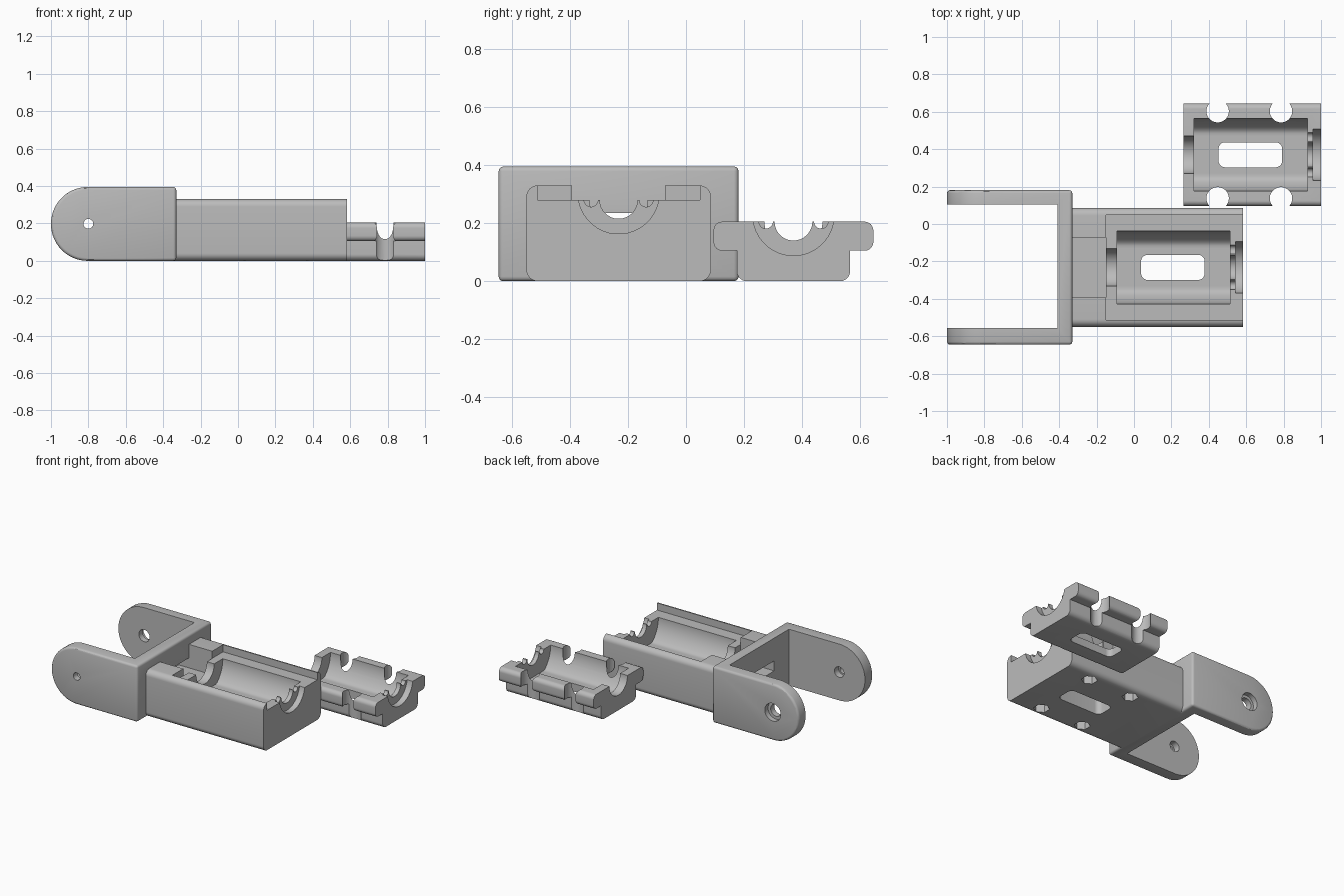
import bpy, bmesh, math
from mathutils import Vector

cube = bpy.data.objects.get("Cube")
if cube:
    bpy.data.objects.remove(cube, do_unlink=True)

grey = bpy.data.materials.new("plain grey")
grey.use_nodes = True
grey.diffuse_color = (0.5, 0.5, 0.5, 1)
grey.node_tree.nodes["Principled BSDF"].inputs["Base Color"].default_value = (0.5, 0.5, 0.5, 1)

AXES = {"x": lambda u, v, w: (w, u, v),
        "y": lambda u, v, w: (u, w, v),
        "z": lambda u, v, w: (u, v, w)}


def fillet(corners, steps=8):
    """Round the right-angled corners (u, v, radius) of an outline."""
    out = []
    for i, (u, v, r) in enumerate(corners):
        p = Vector((u, v))
        if r == 0:
            out.append(p)
            continue
        a = (Vector(corners[i - 1][:2]) - p).normalized() * r
        b = (Vector(corners[(i + 1) % len(corners)][:2]) - p).normalized() * r
        for k in range(steps + 1):
            t = math.pi / 2 * k / steps
            out.append(p + a + b - b * math.cos(t) - a * math.sin(t))
    return out


def rect(u0, u1, v0, v1, r=0):
    return fillet([(u0, v0, r), (u1, v0, r), (u1, v1, r), (u0, v1, r)])


def circle(u, v, r, n=40, limit=9):
    """Circle, optionally flattened at the bottom and top."""
    pts = []
    for k in range(n):
        t = math.tau * (k + 0.5) / n
        h = max(-limit, min(limit, r * math.sin(t)))
        w = r * math.cos(t)
        if abs(h) == limit:
            edge = math.sqrt(r * r - limit * limit)
            w = max(-edge, min(edge, w))
        pts.append((u + w, v + h))
    return pts


def prism(name, outline, axis, w0, w1):
    """Extrude an outline along an axis."""
    bm = bmesh.new()
    face = bm.faces.new([bm.verts.new(AXES[axis](p[0], p[1], w0)) for p in outline])
    ext = bmesh.ops.extrude_face_region(bm, geom=[face])
    moved = [g for g in ext["geom"] if isinstance(g, bmesh.types.BMVert)]
    bmesh.ops.translate(bm, verts=moved, vec=AXES[axis](0, 0, w1 - w0))
    bmesh.ops.remove_doubles(bm, verts=bm.verts, dist=0.0001)
    bmesh.ops.recalc_face_normals(bm, faces=bm.faces)
    mesh = bpy.data.meshes.new(name)
    bm.to_mesh(mesh)
    bm.free()
    mesh.materials.append(grey)
    obj = bpy.data.objects.new(name, mesh)
    bpy.context.collection.objects.link(obj)
    return obj


def bake(obj):
    """Apply the modifiers of an object."""
    graph = bpy.context.evaluated_depsgraph_get()
    mesh = bpy.data.meshes.new_from_object(obj.evaluated_get(graph))
    obj.modifiers.clear()
    obj.data = mesh


def cut(obj, outline, axis, w0, w1):
    cutter = prism("cutter", outline, axis, w0, w1)
    cutter.hide_render = True
    mod = obj.modifiers.new("cut", "BOOLEAN")
    mod.operation = "DIFFERENCE"
    mod.solver = "EXACT"
    mod.object = cutter
    bake(obj)
    bpy.data.objects.remove(cutter, do_unlink=True)


def cut_motor_bed(obj, x, y, z):
    """Half of the motor housing: bed, rear bore, front lip and vent slot."""
    cut(obj, circle(y, z, 0.195, 64, 0.15), "x", x, x + 0.605)
    cut(obj, circle(y, z, 0.1), "x", x - 0.1, x + 0.05)
    cut(obj, circle(y, z, 0.065), "x", x + 0.55, x + 0.8)
    for side in (-1, 1):
        cut(obj, circle(y + side * 0.095, z, 0.024, 20), "x", x + 0.55, x + 0.8)
    cut(obj, circle(y, z + 0.023, 0.14), "x", x + 0.635, x + 0.8)
    cut(obj, rect(x + 0.13, x + 0.47, y - 0.067, y + 0.067, 0.035), "z", -0.1, z)


BODY_Y, COVER_Y = -0.232, 0.37

# Fork with two round-ended arms
fork = prism("fork", fillet([(-1, 0, 0.197), (-0.33, 0, 0), (-0.33, 0.395, 0), (-1, 0.395, 0.197)], 16),
             "y", -0.645, 0.181)
bevel = fork.modifiers.new("round", "BEVEL")
bevel.width = 0.016
bevel.segments = 3
bevel.limit_method = "ANGLE"
bevel.angle_limit = math.radians(50)
bake(fork)
cut(fork, rect(-1.2, -0.41, -0.555, 0.103), "z", -0.2, 0.6)

# Pivot holes with counterbores
for radius, y0, y1 in ((0.026, -0.8, -0.5), (0.037, -0.6, -0.5), (0.042, 0.05, 0.3), (0.062, 0.145, 0.3)):
    cut(fork, circle(-0.8, 0.198, radius, 32), "y", y0, y1)

# Body with lid recess, motor bed, cable channel and nut pockets
body = prism("body", rect(BODY_Y - 0.318, BODY_Y + 0.318, 0, 0.33, 0.04), "x", -0.36, 0.583)
cut(body, rect(BODY_Y - 0.28, BODY_Y + 0.28, 0.28, 0.5), "x", -0.15, 0.7)
cut_motor_bed(body, -0.092, BODY_Y, 0.28)
channel = (BODY_Y - 0.16, BODY_Y + 0.16)
cut(body, rect(*channel, 0.165, 0.5), "x", -0.33, -0.149)
for part in (fork, body):
    cut(part, rect(*channel, 0.165, 0.235), "x", -0.5, -0.2)
for x in (0.035, 0.37):
    for side in (-1, 1):
        cut(body, circle(x, BODY_Y + side * 0.235, 0.052, 6), "z", -0.1, 0.1)

# Stepped cover with open screw notches
half = [(0.195, 0, 0.035), (0.195, 0.105, 0), (0.275, 0.105, 0.03), (0.275, 0.205, 0.03)]
outline = [(COVER_Y + u, v, r) for u, v, r in half]
outline += [(COVER_Y - u, v, r) for u, v, r in reversed(half)]
cover = prism("cover", fillet(outline), "x", 0.265, 1)
cut_motor_bed(cover, 0.322, COVER_Y, 0.205)
for x in (0.447, 0.786):
    for side in (-1, 1):
        cut(cover, circle(x, COVER_Y + side * 0.233, 0.06, 32), "z", -0.1, 0.4)

# Smooth shading with sharp edges kept
for obj in (fork, body, cover):
    bpy.ops.object.select_all(action="DESELECT")
    obj.select_set(True)
    bpy.context.view_layer.objects.active = obj
    bpy.ops.object.shade_smooth_by_angle(angle=math.radians(30))
